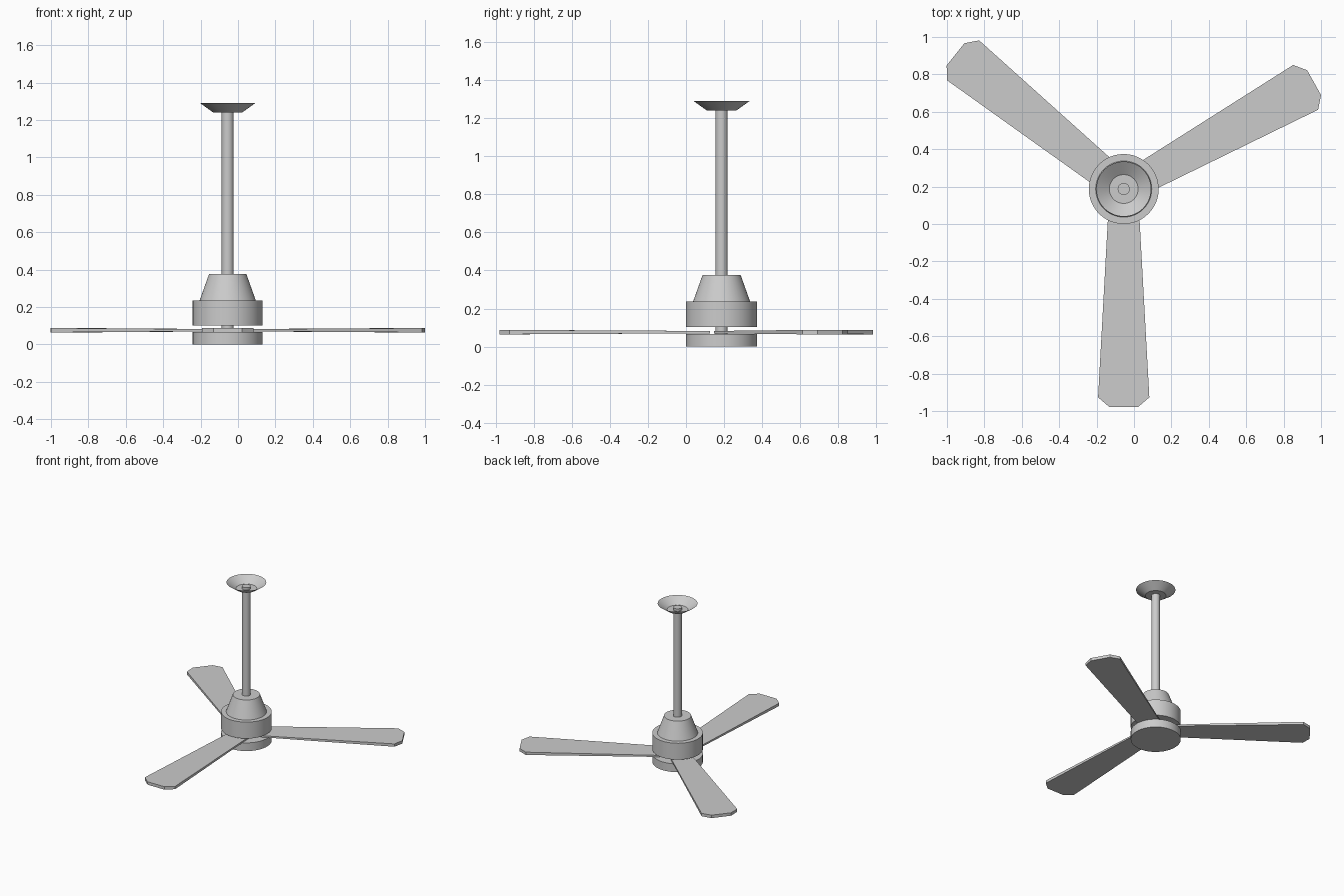
import bpy, bmesh, math

if "Cube" in bpy.data.objects:
    bpy.data.objects.remove(bpy.data.objects["Cube"])

CX, CY = -0.055, 0.187   # axis of the fan
SEG = 48


def finish(bm, name):
    bmesh.ops.recalc_face_normals(bm, faces=bm.faces)
    mesh = bpy.data.meshes.new(name)
    bm.to_mesh(mesh)
    bm.free()
    ob = bpy.data.objects.new(name, mesh)
    bpy.context.collection.objects.link(ob)
    ob.location = (CX, CY, 0)
    return ob


def lathe(name, profile, cap_bottom=True, cap_top=True):
    """Revolve (radius, z) points around the fan axis."""
    bm = bmesh.new()
    rings = [[bm.verts.new((r * math.cos(2 * math.pi * i / SEG),
                            r * math.sin(2 * math.pi * i / SEG), z))
              for i in range(SEG)] for r, z in profile]
    for a, b in zip(rings, rings[1:]):
        for i in range(SEG):
            j = (i + 1) % SEG
            bm.faces.new((a[i], a[j], b[j], b[i]))
    if cap_bottom:
        bm.faces.new(rings[0][::-1])
    if cap_top:
        bm.faces.new(rings[-1])
    ob = finish(bm, name)
    bpy.ops.object.select_all(action='DESELECT')
    ob.select_set(True)
    bpy.context.view_layer.objects.active = ob
    bpy.ops.object.shade_smooth_by_angle(angle=math.radians(30))
    return ob


def blade(name, angle, length):
    """Flat paddle with clipped corners, thinner towards the root."""
    half = [(0.06, 0.079, 0.006), (length - 0.052, 0.137, 0.0115),
            (length, 0.076, 0.012)]
    outline = [(x, -w, t) for x, w, t in half] + [(x, w, t) for x, w, t in half[::-1]]
    bm = bmesh.new()
    low = [bm.verts.new((x, y, 0.076 - t)) for x, y, t in outline]
    top = [bm.verts.new((x, y, 0.076 + t)) for x, y, t in outline]
    bm.faces.new(low[::-1])
    bm.faces.new(top)
    for i in range(len(outline)):
        j = (i + 1) % len(outline)
        bm.faces.new((low[i], low[j], top[j], top[i]))
    ob = finish(bm, name)
    ob.rotation_euler.z = math.radians(angle)
    return ob


# Lower hub, motor housing and its tapered cover
lathe("lower_hub", [(0.187, 0), (0.187, 0.067)])
lathe("motor_housing", [(0.187, 0.102), (0.187, 0.236)])
lathe("motor_cover", [(0.15, 0.236), (0.1, 0.376)], cap_bottom=False)

# Down rod, running from the hub into the ceiling canopy
lathe("down_rod", [(0.032, 0.06), (0.032, 1.26)])

# Ceiling canopy: open dish
lathe("ceiling_canopy", [(0.077, 1.24), (0.147, 1.29)], cap_top=False)

# Three blades
for n, (angle, length) in enumerate([(-90, 1.166), (29.2, 1.166), (141.3, 1.152)], 1):
    blade(f"blade_{n}", angle, length)
